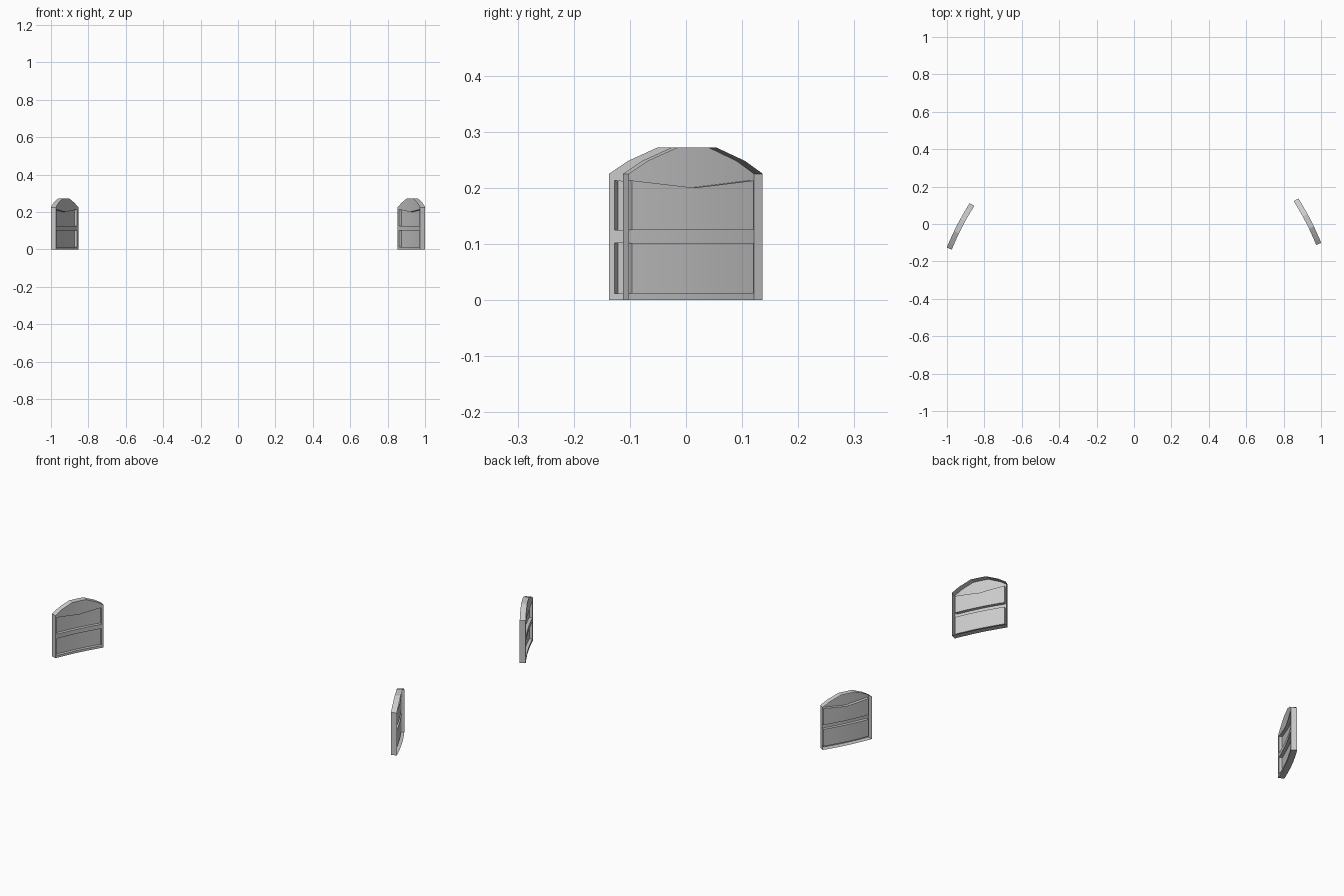
import bpy, bmesh, math
from mathutils import Vector

if "Cube" in bpy.data.objects:
    bpy.data.objects.remove(bpy.data.objects["Cube"])

THICK, DEPTH = 0.029, 0.016
COLS = [0, 0.04, 0.14, 0.36, 0.5, 0.64, 0.86, 0.96, 1]
TOP = [0.225, 0.2317, 0.248, 0.272, 0.272, 0.272, 0.248, 0.2317, 0.225]

# Plan curve of the inner face: shallow arc between two end points
P0, P1 = Vector((0.974, -0.112)), Vector((0.854, 0.121))
TURN = math.radians(11)
CHORD = P1 - P0
MID = (P0 + P1) / 2
OUT = Vector((CHORD.y, -CHORD.x)).normalized()
RAD = CHORD.length / 2 / math.sin(TURN / 2)
CENTRE = MID - OUT * RAD * math.cos(TURN / 2)
BASE = math.atan2(OUT.y, OUT.x)


def bend(u, depth, z, side, shift):
    a = BASE + (u - 0.5) * TURN
    r = RAD + depth
    return Vector((side * (CENTRE.x + r * math.cos(a)),
                   CENTRE.y + r * math.sin(a) + shift, z))


def curved_panel(name, side, shift):
    bm = bmesh.new()
    # Flat framed face, x = position along the curve, y = depth
    grid = []
    for u, top in zip(COLS, TOP):
        vee = 0.2 + 0.013 * min(1, abs(2 * u - 1) / 0.92)
        grid.append([bm.verts.new((u, 0, z))
                     for z in (0, 0.012, 0.102, 0.125, vee, top)])
    recesses = ([], [])
    for i in range(len(COLS) - 1):
        for j in range(5):
            f = bm.faces.new((grid[i][j], grid[i + 1][j],
                              grid[i + 1][j + 1], grid[i][j + 1]))
            if 0 < i < len(COLS) - 2 and j in (1, 3):
                recesses[j // 2].append(f)
    # Rim around the outside, left open at the back
    rim = [e for e in bm.edges if e.is_boundary]
    ext = bmesh.ops.extrude_edge_only(bm, edges=rim)
    for v in ext["geom"]:
        if isinstance(v, bmesh.types.BMVert):
            v.co.y += THICK
    # Two sunken fields
    for faces in recesses:
        ext = bmesh.ops.extrude_face_region(bm, geom=faces)
        for v in ext["geom"]:
            if isinstance(v, bmesh.types.BMVert):
                v.co.y += DEPTH
        old = [f for f in faces if f.is_valid]
        bmesh.ops.delete(bm, geom=old, context='FACES')
    # Bend the flat panel onto the curve
    for v in bm.verts:
        v.co = bend(v.co.x, v.co.y, v.co.z, side, shift)
    bmesh.ops.recalc_face_normals(bm, faces=bm.faces)
    bm.normal_update()
    bm.faces.ensure_lookup_table()
    if bm.faces[0].normal.x * side > 0:
        bmesh.ops.reverse_faces(bm, faces=bm.faces)
    me = bpy.data.meshes.new(name)
    bm.to_mesh(me)
    bm.free()
    ob = bpy.data.objects.new(name, me)
    bpy.context.collection.objects.link(ob)
    bpy.ops.object.select_all(action='DESELECT')
    ob.select_set(True)
    bpy.context.view_layer.objects.active = ob
    bpy.ops.object.shade_smooth_by_angle(angle=math.radians(20))


curved_panel("right_panel", 1, 0)
curved_panel("left_panel", -1, -0.025)
